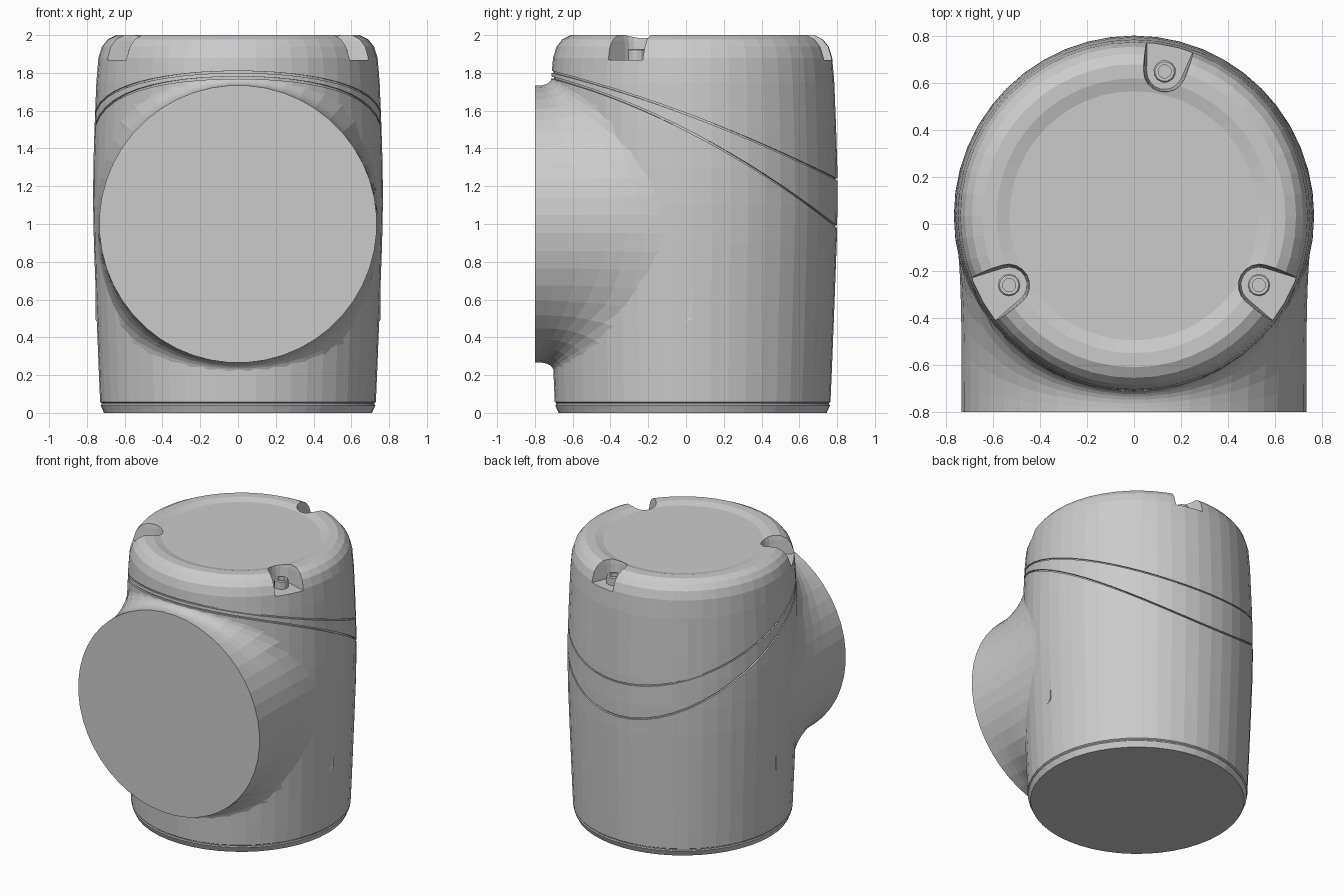
import bpy, bmesh, math
from math import sin, cos, pi, sqrt, radians

if "Cube" in bpy.data.objects:
    bpy.data.objects.remove(bpy.data.objects["Cube"])

CY = 0.035          # centre of the upright body in y
SEG = 48
R = 0.735           # radius of the front port
WALL = [(.71, 0), (.727, .04), (.722, .046), (.722, .052), (.73, .058), (.737, .22), (.75, .55),
        (.763, .9), (.767, 1.1), (.766, 1.3), (.76, 1.5), (.75, 1.75), (.739, 1.88),
        (.72, 1.94), (.69, 1.977), (.645, 2.0)]


def wall_radius(z):
    for (r0, z0), (r1, z1) in zip(WALL, WALL[1:]):
        if z0 <= z <= z1:
            return r0 + (r1 - r0) * (z - z0) / (z1 - z0)
    return WALL[-1][0]


def finish(bm, name):
    bmesh.ops.recalc_face_normals(bm, faces=bm.faces)
    me = bpy.data.meshes.new(name)
    bm.to_mesh(me)
    bm.free()
    ob = bpy.data.objects.new(name, me)
    bpy.context.collection.objects.link(ob)
    return ob


def loft(name, rings, cap_ends=True, loop=False):
    bm = bmesh.new()
    vs = [[bm.verts.new(p) for p in ring] for ring in rings]
    pairs = list(zip(vs, vs[1:])) + ([(vs[-1], vs[0])] if loop else [])
    for a, b in pairs:
        n = len(a)
        for i in range(n):
            j = (i + 1) % n
            bm.faces.new((a[i], a[j], b[j], b[i]))
    if cap_ends and not loop:
        bm.faces.new(vs[0])
        bm.faces.new(vs[-1])
    return finish(bm, name)


def boolean(target, tool, op):
    m = target.modifiers.new(op, 'BOOLEAN')
    m.operation, m.solver, m.object = op, 'EXACT', tool
    bpy.context.view_layer.objects.active = target
    bpy.ops.object.modifier_apply(modifier=m.name)
    bpy.data.objects.remove(tool, do_unlink=True)


def circle(r, z, n=SEG):
    return [(r * cos(2 * pi * i / n), CY + r * sin(2 * pi * i / n), z) for i in range(n)]


# upright housing with rounded shoulder and shallow dished lid
profile = WALL + [(.585, 2.0), (.53, 1.985)]
housing = loft("joint_housing", [circle(r, z) for r, z in profile])


# front port: straight collar that flares onto the housing wall
def wall_y(a, r):
    x, w = r * cos(a), wall_radius(1 + r * sin(a)) - .003
    return CY - sqrt(max(w * w - x * x, 0))


def port_path(a):
    y1 = wall_y(a, R)
    gap = y1 + .8
    limit = .755 / max(abs(cos(a)), 1e-4) - R
    d = min(.62 * gap, limit, .19)
    p0, p1, p2 = (R, -.8 + .2 * gap), (R, y1), (R + d, wall_y(a, R + d))
    pts = [(R, -.8)]
    for k in range(8):
        t = k / 7
        pts.append(tuple((1 - t) ** 2 * u + 2 * t * (1 - t) * v + t * t * w
                         for u, v, w in zip(p0, p1, p2)))
    pts.append((.2, 0))     # closes the solid deep inside the housing
    return [(r * cos(a), y, 1 + r * sin(a)) for r, y in pts]


paths = [port_path(2 * pi * (i + .5) / SEG) for i in range(SEG)]
port = loft("front_port", list(zip(*paths)))
boolean(housing, port, 'UNION')


# two slanted seam grooves round the housing
def seam(z_front, z_mid, z_back, half, depth):
    rings = []
    for i in range(SEG):
        a = 2 * pi * i / SEG
        s = sin(a)
        z = z_mid + (z_back - z_front) / 2 * s + ((z_back + z_front) / 2 - z_mid) * s * s
        w = wall_radius(z)
        rings.append([(r * cos(a), CY + r * s, z + h) for r, h in
                      ((w - depth, -half), (w + .05, -half), (w + .05, half), (w - depth, half))])
    boolean(housing, loft("seam_cutter", rings, loop=True), 'DIFFERENCE')


seam(1.775, 1.48, .985, .006, .014)
seam(1.805, 1.57, 1.235, .005, .009)

# three screw pockets in the shoulder, each with a hex-socket screw
for n, (deg, rad) in enumerate(((78, .628), (-29, .608), (209, .608))):
    a = radians(deg)

    def place(u, v, z):
        return ((rad + u) * cos(a) - v * sin(a), CY + (rad + u) * sin(a) + v * cos(a), z)

    shape = [(.085 * cos(t), .085 * sin(t)) for t in (radians(100 + 20 * k) for k in range(9))]
    shape += [(.26, -.14), (.26, .14)]
    pocket = loft("pocket_cutter", [[place(u * s, v * s, z) for u, v in shape]
                                    for s, z in ((.9, 1.868), (1, 1.97), (1.15, 2.05))])
    boolean(housing, pocket, 'DIFFERENCE')

    def ring(r, z, sides):
        return [place(r * cos(2 * pi * k / sides), r * sin(2 * pi * k / sides), z) for k in range(sides)]

    loft("pocket_screw_%d" % (n + 1), [ring(r, z, 12) for r, z in
         ((.048, 1.86), (.048, 1.92), (.042, 1.927), (.028, 1.927), (.028, 1.9))])
